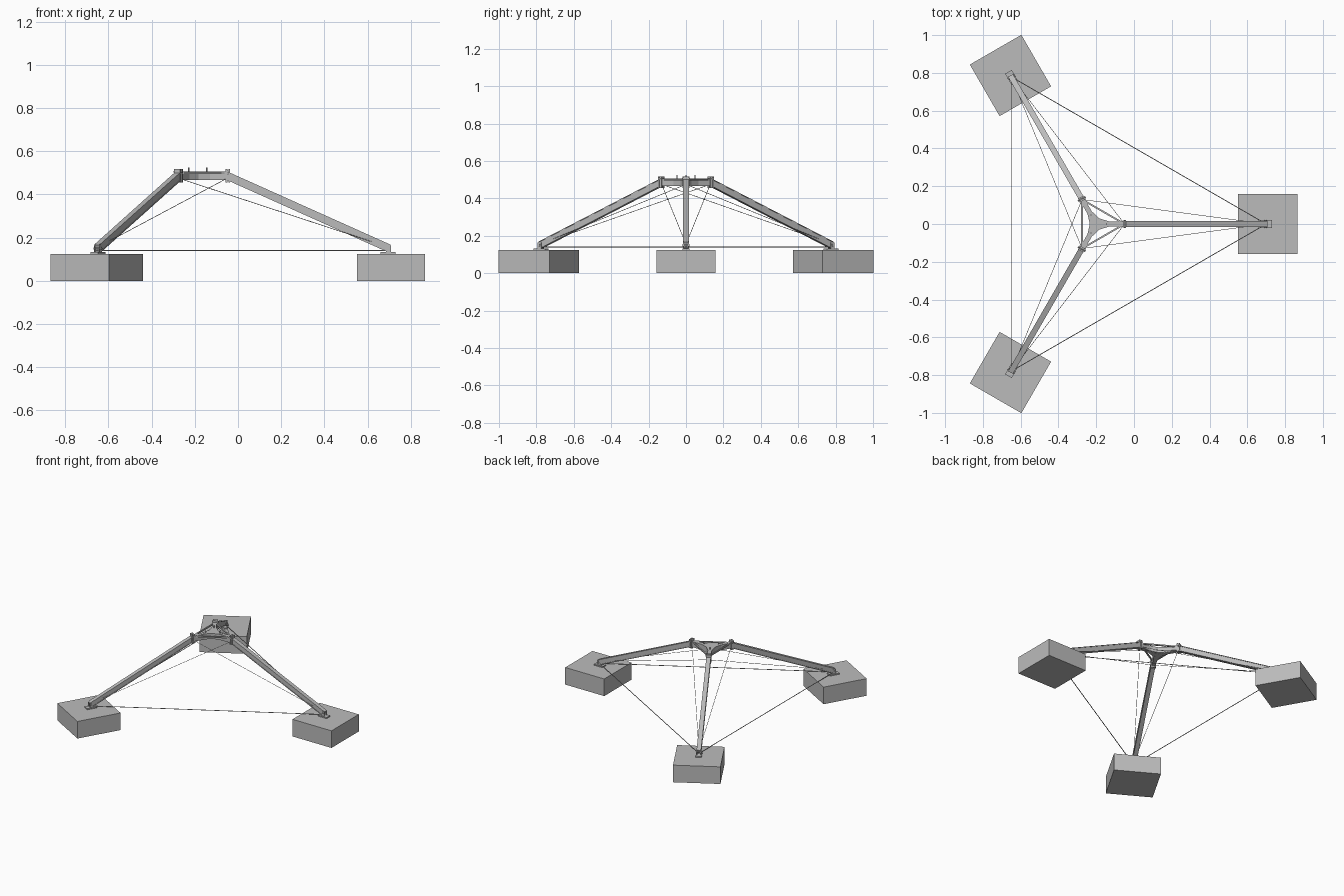
import bpy, bmesh, math
from mathutils import Vector, Matrix

if "Cube" in bpy.data.objects:
    bpy.data.objects.remove(bpy.data.objects["Cube"])

CENTRE = Vector((-0.2, 0, 0))   # axis of the three-fold symmetry
FOOT_R, KNEE_R = 0.90, 0.15


def material(name, value):
    m = bpy.data.materials.new(name)
    m.diffuse_color = (value, value, value, 1)
    m.use_nodes = True
    m.node_tree.nodes["Principled BSDF"].inputs["Base Color"].default_value = m.diffuse_color
    return m


GREY = material("grey", 0.5)


def polar(r, k, z, side=0):
    """Point on leg k at radius r, shifted sideways."""
    return CENTRE + Matrix.Rotation(math.radians(120 * k), 3, 'Z') @ Vector((r, side, z))


def finish(name, bm):
    bmesh.ops.recalc_face_normals(bm, faces=bm.faces)
    mesh = bpy.data.meshes.new(name)
    bm.to_mesh(mesh)
    bm.free()
    mesh.materials.append(GREY)
    ob = bpy.data.objects.new(name, mesh)
    bpy.context.collection.objects.link(ob)
    return ob


def block(name, k, r, z, size, side=0):
    """Box aligned with leg k."""
    bm = bmesh.new()
    bmesh.ops.create_cube(bm, size=1, matrix=Matrix.Translation(polar(r, k, z, side))
                          @ Matrix.Rotation(math.radians(120 * k), 4, 'Z')
                          @ Matrix.Diagonal((*size, 1)))
    return finish(name, bm)


def beam(name, a, b, width, depth):
    """Rectangular bar between two points, depth in the vertical plane."""
    d = b - a
    side = d.cross(Vector((0, 0, 1))).normalized()
    up = side.cross(d).normalized()
    rot = Matrix((d.normalized(), side, up)).transposed().to_4x4()
    bm = bmesh.new()
    bmesh.ops.create_cube(bm, size=1, matrix=Matrix.Translation((a + b) / 2) @ rot
                          @ Matrix.Diagonal((d.length, width, depth, 1)))
    return finish(name, bm)


def rod(name, a, b, radius, sides=6):
    d = b - a
    bm = bmesh.new()
    bmesh.ops.create_cone(bm, cap_ends=True, segments=sides, radius1=radius, radius2=radius,
                          depth=d.length, matrix=Matrix.Translation((a + b) / 2)
                          @ d.to_track_quat('Z', 'Y').to_matrix().to_4x4())
    return finish(name, bm)


for k in range(3):
    # footing and foot bracket
    block("footing", k, 0.908, 0.0625, (0.315, 0.315, 0.125))
    block("foot_plate", k, 0.895, 0.129, (0.07, 0.04, 0.008))
    for s in (-1, 1):
        block("foot_cheek", k, 0.897, 0.147, (0.022, 0.004, 0.034), s * 0.013)
    rod("foot_pin", polar(0.897, k, 0.15, -0.02), polar(0.897, k, 0.15, 0.02), 0.006, 8)

    # sloping leg with a slim flange on top and bottom
    beam("leg", polar(KNEE_R, k, 0.486), polar(FOOT_R, k, 0.15), 0.024, 0.036)
    for dz in (-0.018, 0.018):
        beam("leg_flange", polar(KNEE_R, k, 0.486 + dz), polar(FOOT_R, k, 0.15 + dz), 0.03, 0.004)

    # knee end plates and bolts
    block("knee_plate", k, 0.147, 0.487, (0.01, 0.036, 0.062))
    block("knee_plate", k, 0.16, 0.487, (0.008, 0.032, 0.062))
    rod("knee_pin", polar(0.153, k, 0.505, -0.022), polar(0.153, k, 0.505, 0.022), 0.005, 8)

    # crown arm and ring tie between knees
    beam("crown_arm", polar(0, k, 0.486), polar(KNEE_R, k, 0.486), 0.026, 0.04)
    beam("ring_tie", polar(KNEE_R, k, 0.5), polar(KNEE_R, k + 1, 0.5), 0.009, 0.009)
    rod("crown_peg", polar(0.055, k, 0.5), polar(0.055, k, 0.525), 0.003, 8)

    # cables: foot to foot, and foot to the two opposite knees
    rod("ground_cable", polar(FOOT_R, k, 0.14), polar(FOOT_R, k + 1, 0.14), 0.0025)
    for j in (1, 2):
        rod("stay_cable", polar(FOOT_R, k, 0.155), polar(KNEE_R, k + j, 0.475), 0.0015)

# central hub plate, six-sided with points toward the legs
bm = bmesh.new()
rim = []
for k in range(3):
    rim += [polar(0.07, k, 0.467, -0.013), polar(0.07, k, 0.467, 0.013),
            polar(0.034, k + 0.5, 0.467)]
face = bm.faces.new([bm.verts.new(p) for p in rim])
top = bmesh.ops.extrude_face_region(bm, geom=[face])["geom"]
bmesh.ops.translate(bm, vec=(0, 0, 0.04),
                    verts=[v for v in top if isinstance(v, bmesh.types.BMVert)])
finish("hub", bm)
